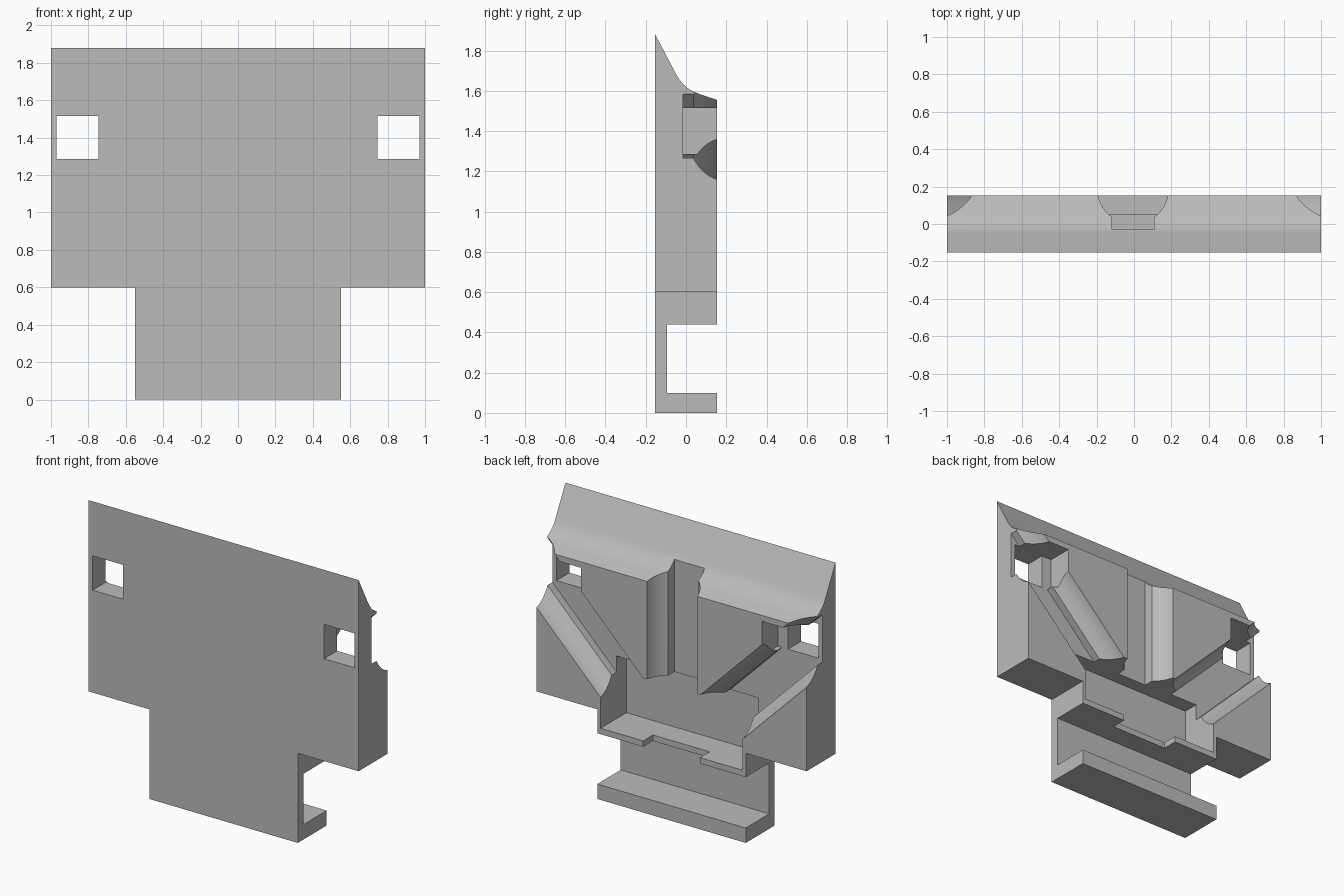
import bpy, bmesh, math
from mathutils import Matrix, Vector

if "Cube" in bpy.data.objects:
    bpy.data.objects.remove(bpy.data.objects["Cube"], do_unlink=True)

D = 0.153        # half depth
POCKET_TOP = 0.9

grey = bpy.data.materials.new("plain grey")
grey.use_nodes = True
grey.diffuse_color = (0.5, 0.5, 0.5, 1)
grey.node_tree.nodes["Principled BSDF"].inputs["Base Color"].default_value = (0.5, 0.5, 0.5, 1)


def add_object(name, bm):
    bmesh.ops.recalc_face_normals(bm, faces=bm.faces)
    mesh = bpy.data.meshes.new(name)
    bm.to_mesh(mesh)
    bm.free()
    mesh.materials.append(grey)
    obj = bpy.data.objects.new(name, mesh)
    bpy.context.collection.objects.link(obj)
    return obj


def cut(obj, bm):
    """Subtract a bmesh solid from an object."""
    cutter = add_object("cutter", bm)
    cutter.hide_render = True
    mod = obj.modifiers.new("cut", 'BOOLEAN')
    mod.operation, mod.solver, mod.object = 'DIFFERENCE', 'EXACT', cutter
    bpy.context.view_layer.objects.active = obj
    bpy.ops.object.modifier_apply(modifier=mod.name)
    bpy.data.objects.remove(cutter, do_unlink=True)


def extrude(points, to_3d, direction):
    bm = bmesh.new()
    face = bm.faces.new([bm.verts.new(to_3d(*p)) for p in points])
    new = bmesh.ops.extrude_face_region(bm, geom=[face])["geom"]
    verts = [v for v in new if isinstance(v, bmesh.types.BMVert)]
    bmesh.ops.translate(bm, verts=verts, vec=direction)
    return bm


def box(x0, x1, y0, y1, z0, z1):
    return extrude([(x0, y0), (x1, y0), (x1, y1), (x0, y1)],
                   lambda x, y: (x, y, z0), Vector((0, 0, z1 - z0)))


def channel(start, length, tilt, floor):
    """Keyhole groove: a narrow slot opening into a round trough."""
    half, radius, centre = 0.112, 0.19, 0.19
    a0 = math.asin(half / radius)
    arc = [(radius * math.sin(a), centre - radius * math.cos(a))
           for a in [a0 + (math.pi / 2 - a0) * i / 16 for i in range(17)]]
    right = [(half, floor)] + arc + [(radius, 0.4)]
    outline = right + [(-x, y) for x, y in reversed(right)]
    bm = extrude(outline, lambda x, y: (x, y, 0), Vector((0, 0, length)))
    bm.transform(Matrix.Translation(start) @ Matrix.Rotation(tilt, 4, 'Y'))
    return bm


# Main body: side profile with swept top and lower clip slot
profile = [(-D, 0), (D, 0), (D, 0.1), (-0.095, 0.1), (-0.095, 0.44), (D, 0.44),
           (D, 1.555), (0.11, 1.57), (0.07, 1.583), (0.035, 1.597), (0.01, 1.612),
           (-0.012, 1.631), (-0.032, 1.655), (-0.05, 1.685), (-D, 1.88)]
body = add_object("bracket_body", extrude(profile, lambda y, z: (-1, y, z), Vector((2, 0, 0))))

# Central recess with a notched bottom ledge
cut(body, box(-0.525, 0.525, -0.12, 0.4, 0.48, POCKET_TOP))
cut(body, box(-0.21, 0.21, 0.05, 0.4, 0.41, 0.6))

# Vertical groove
cut(body, channel((-0.005, 0, POCKET_TOP - 0.1), 1.5, 0, -0.03))

# Mirrored shoulders, diagonal grooves and windows
for s in (-1, 1):
    lo, hi = sorted((s * 0.55, s * 1.2))
    cut(body, box(lo, hi, -0.5, 0.5, -0.2, 0.6))
    cut(body, channel((s * 0.33, 0, 0.755), 1.6, s * math.pi / 4, -0.015))
    lo, hi = sorted((s * 0.67, s * 1.1))
    cut(body, box(lo, hi, -0.015, 0.4, 1.285, 1.515))
    lo, hi = sorted((s * 0.745, s * 0.97))
    cut(body, box(lo, hi, -0.4, 0.4, 1.285, 1.515))

# Smooth the curved surfaces, keep the edges crisp
bpy.ops.object.select_all(action='DESELECT')
body.select_set(True)
bpy.context.view_layer.objects.active = body
bpy.ops.object.shade_smooth_by_angle(angle=math.radians(25))
